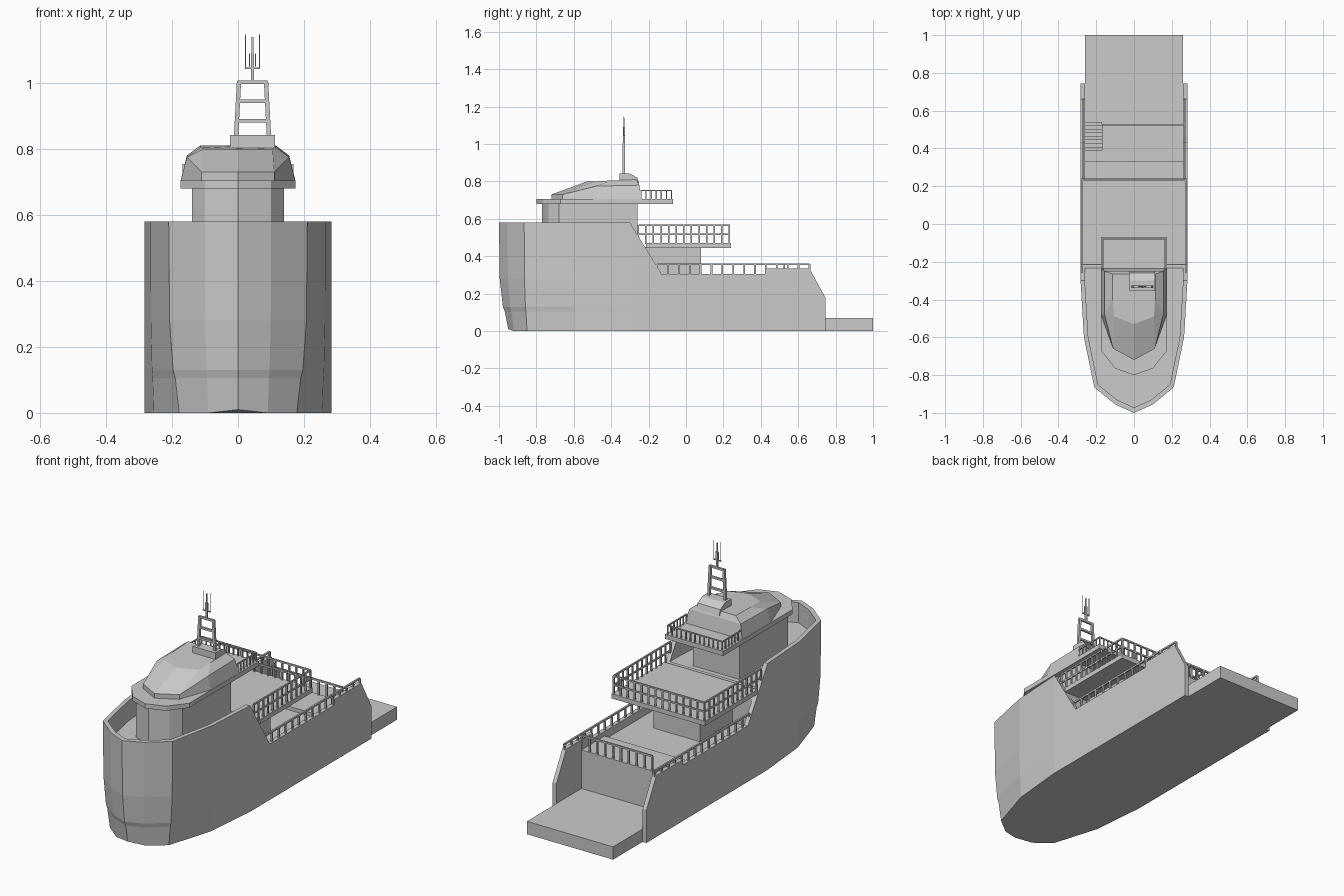
import bpy, bmesh
from mathutils import Vector

cube = bpy.data.objects.get("Cube")
if cube:
    bpy.data.objects.remove(cube, do_unlink=True)

grey = bpy.data.materials.new("plain_grey")
grey.use_nodes = True
COLOUR = (0.6, 0.6, 0.6, 1)
grey.diffuse_color = COLOUR
grey.node_tree.nodes["Principled BSDF"].inputs["Base Color"].default_value = COLOUR


def finish(name, bm):
    bmesh.ops.recalc_face_normals(bm, faces=bm.faces)
    mesh = bpy.data.meshes.new(name)
    bm.to_mesh(mesh)
    bm.free()
    mesh.materials.append(grey)
    ob = bpy.data.objects.new(name, mesh)
    bpy.context.collection.objects.link(ob)
    return ob


def loft(name, rings):
    """Closed solid through rings of equal point count."""
    bm = bmesh.new()
    loops = [[bm.verts.new(p) for p in ring] for ring in rings]
    n = len(loops[0])
    for a, b in zip(loops, loops[1:]):
        for i in range(n):
            j = (i + 1) % n
            bm.faces.new((a[i], a[j], b[j], b[i]))
    bm.faces.new(loops[0])
    bm.faces.new(loops[-1])
    return finish(name, bm)


def mirrored(half):
    """Complete a starboard half outline whose first point is on the centre line."""
    return half + [(-p[0], *p[1:]) for p in reversed(half) if p[0] > 0]


def prism(name, half, z0, z1):
    outline = mirrored(half)
    return loft(name, [[(x, y, z) for x, y in outline] for z in (z0, z1)])


def side_prism(name, profile, x0, x1):
    return loft(name, [[(x, y, z) for y, z in profile] for x in (x0, x1)])


def box(name, x0, x1, y0, y1, z0, z1):
    return side_prism(name, [(y0, z0), (y1, z0), (y1, z1), (y0, z1)], x0, x1)


def add_bar(bm, a, b, w):
    """Square bar between two points."""
    a, b = Vector(a), Vector(b)
    d = (b - a).normalized()
    ref = Vector((0, 1, 0)) if abs(d.z) > 0.7 else Vector((0, 0, 1))
    u = d.cross(ref).normalized() * w / 2
    v = d.cross(u).normalized() * w / 2
    ends = [[bm.verts.new(p + s * u + t * v) for s, t in ((1, 1), (-1, 1), (-1, -1), (1, -1))]
            for p in (a, b)]
    for i in range(4):
        j = (i + 1) % 4
        bm.faces.new((ends[0][i], ends[0][j], ends[1][j], ends[1][i]))
    bm.faces.new(ends[0])
    bm.faces.new(ends[1])


def railing(name, path, z0, heights, spacing, w):
    """Posts along a plan path, with a horizontal bar at each height."""
    bm = bmesh.new()
    for (ax, ay), (bx, by) in zip(path, path[1:]):
        for z in heights:
            add_bar(bm, (ax, ay, z), (bx, by, z), w)
        n = max(1, round(((bx - ax) ** 2 + (by - ay) ** 2) ** 0.5 / spacing))
        for i in range(n + 1):
            x, y = ax + (bx - ax) * i / n, ay + (by - ay) * i / n
            add_bar(bm, (x, y, z0), (x, y, heights[-1]), w)
    return finish(name, bm)


def cut(target, cutter):
    cutter.hide_render = True
    cutter.hide_viewport = True
    mod = target.modifiers.new("cut", "BOOLEAN")
    mod.operation = "DIFFERENCE"
    mod.solver = "EXACT"
    mod.object = cutter


# Hull: faceted bow tucking in toward the keel
top = [(0, -1), (0.1, -0.955), (0.21, -0.865), (0.265, -0.6), (0.283, -0.3), (0.283, 0.745)]
keel = [(0, -0.95), (0.09, -0.92), (0.178, -0.85), (0.255, -0.6), (0.283, -0.3), (0.283, 0.745)]
rings = []
for z, t in ((0.58, 0), (0.28, 0.08), (0.13, 0.42), (0.105, 0.62), (0, 1)):
    half = []
    for i, ((ax, ay), (bx, by)) in enumerate(zip(top, keel)):
        lift = 0.01 if z == 0 and i == 0 else 0
        half.append((ax + (bx - ax) * t, ay + (by - ay) * t, z + lift))
    rings.append(mirrored(half))
hull = loft("hull", rings)

# Sheer line, deck wells, stern opening and stair opening
sheer = [(-0.312, 0.6), (-0.13, 0.305), (0.43, 0.305), (0.43, 0.335), (0.66, 0.335),
         (0.745, 0.18), (0.9, 0.18), (0.9, 0.6)]
cut(hull, side_prism("sheer_cutter", sheer, -0.5, 0.5))
well = [(0, -0.972), (0.092, -0.93), (0.19, -0.85), (0.242, -0.6), (0.26, -0.3), (0.26, 0.1)]
cut(hull, prism("foredeck_cutter", well, 0.47, 0.7))
cut(hull, box("side_deck_cutter", -0.26, 0.26, -0.2, 0.33, 0.26, 0.445))
cut(hull, box("aft_deck_cutter", -0.26, 0.26, 0.3, 0.6, 0.28, 0.445))
cut(hull, box("stern_cutter", -0.26, 0.26, 0.53, 0.9, 0.07, 0.5))
cut(hull, box("stair_cutter", -0.26, -0.17, 0.39, 0.6, 0.07, 0.5))

# Swim platform and stairs
box("swim_platform", -0.26, 0.26, 0.735, 1.0, 0, 0.07)
STEPS = 8
for i in range(STEPS):
    y = 0.39 + 0.15 * i / STEPS
    box("stair_step", -0.26, -0.17, y, y + 0.15 / STEPS, 0.06, 0.28 - 0.21 * (i + 0.5) / STEPS)

# Decks and houses
box("lower_house", -0.14, 0.14, -0.22, 0.08, 0.25, 0.45)
box("middle_deck", -0.282, 0.282, -0.215, 0.24, 0.445, 0.47)
prism("upper_house", [(0, -0.77), (0.1, -0.735), (0.14, -0.68), (0.14, -0.26)], 0.46, 0.69)
prism("roof_slab", [(0, -0.8), (0.1, -0.765), (0.175, -0.67), (0.175, -0.07)], 0.68, 0.705)

# Faceted cabin on the roof
loft("cabin_dome", [
    mirrored([(0, -0.72, 0.7), (0.11, -0.66, 0.7), (0.175, -0.48, 0.7), (0.175, -0.235, 0.7)]),
    mirrored([(0, -0.72, 0.73), (0.11, -0.66, 0.73), (0.155, -0.48, 0.775), (0.155, -0.25, 0.78)]),
    mirrored([(0, -0.53, 0.8), (0.105, -0.49, 0.8), (0.113, -0.4, 0.805), (0.115, -0.265, 0.81)])])

# Mast: foot, tapered ladder frame, pole and aerials
side_prism("mast_foot", [(-0.355, 0.79), (-0.355, 0.842), (-0.3, 0.842), (-0.26, 0.82), (-0.25, 0.79)],
           -0.025, 0.112)
bm = bmesh.new()
MX, MY = 0.044, -0.332
for s in (-1, 1):
    add_bar(bm, (MX + s * 0.05, MY, 0.835), (MX + s * 0.041, MY, 1.005), 0.013)
    add_bar(bm, (MX + s * 0.021, MY, 1.045), (MX + s * 0.021, MY, 1.147), 0.003)
    add_bar(bm, (MX + s * 0.009, MY, 1.05), (MX + s * 0.009, MY, 1.09), 0.003)
for z, r in ((0.885, 0.048), (0.945, 0.045), (1.002, 0.046)):
    add_bar(bm, (MX - r, MY, z), (MX + r, MY, z), 0.011)
add_bar(bm, (MX - 0.023, MY, 1.045), (MX + 0.023, MY, 1.045), 0.005)
add_bar(bm, (MX, MY, 1.0), (MX, MY, 1.09), 0.01)
add_bar(bm, (MX, MY, 1.09), (MX, MY, 1.14), 0.005)
finish("mast", bm)

# Railings
for s, side in ((-1, "right"), (1, "left")):
    railing(f"{side}_bulwark_rail", [(s * 0.272, -0.155), (s * 0.272, 0.66)], 0.3, [0.358], 0.058, 0.009)
railing("stern_rail", [(-0.165, 0.525), (0.262, 0.525)], 0.275, [0.358], 0.047, 0.009)
railing("middle_deck_rail", [(-0.274, -0.255), (-0.274, 0.232), (0.274, 0.232), (0.274, -0.255)],
        0.465, [0.518, 0.567], 0.042, 0.008)
railing("roof_rail", [(-0.165, -0.24), (-0.165, -0.078), (0.165, -0.078), (0.165, -0.24)],
        0.7, [0.752], 0.027, 0.006)
